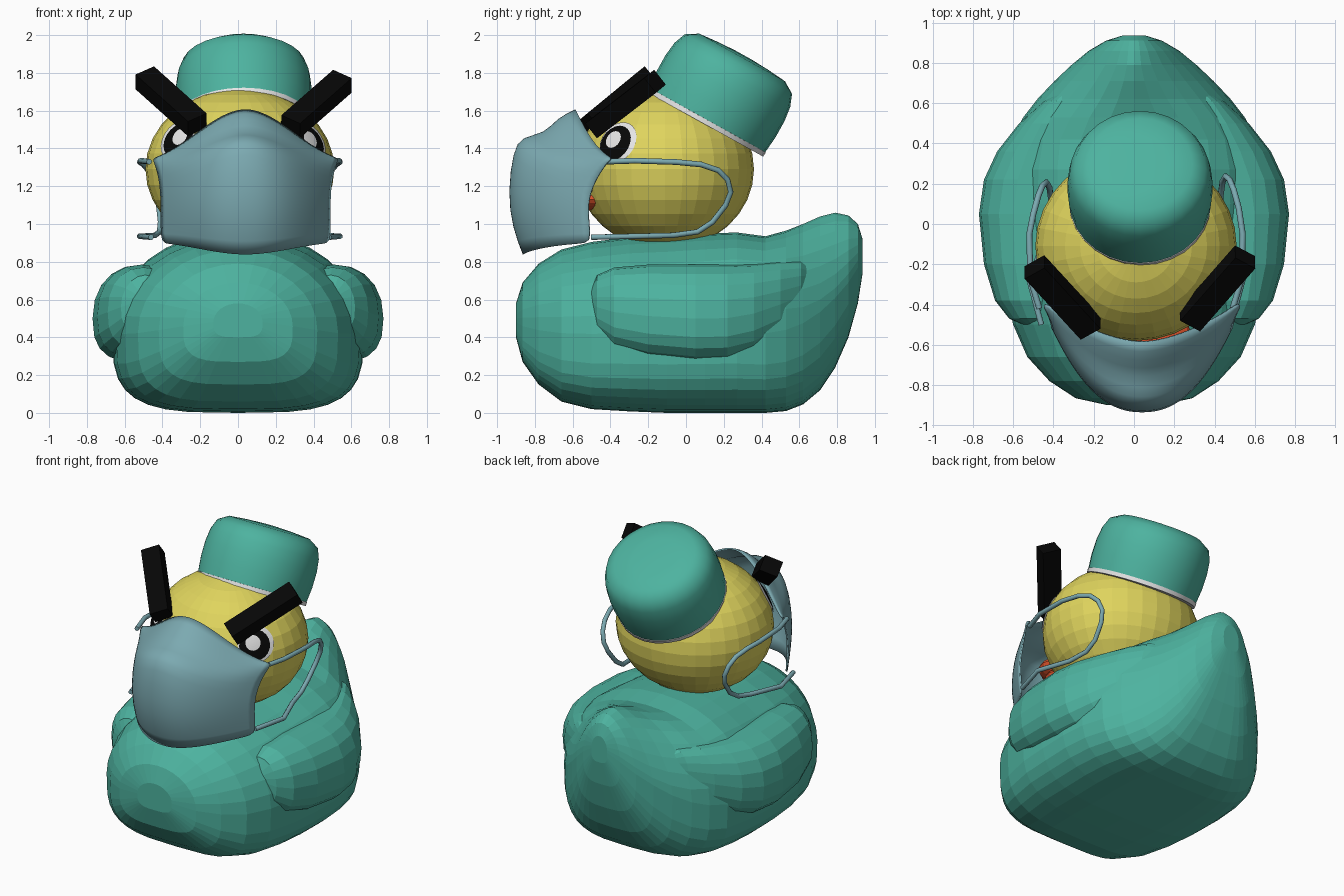
import bpy, bmesh, math
from mathutils import Vector, Matrix

if "Cube" in bpy.data.objects:
    bpy.data.objects.remove(bpy.data.objects["Cube"])


def material(name, rgb):
    m = bpy.data.materials.new(name)
    m.diffuse_color = (*rgb, 1)
    m.use_nodes = True
    m.node_tree.nodes["Principled BSDF"].inputs["Base Color"].default_value = m.diffuse_color
    return m


TEAL = material("teal", (0.075, 0.45, 0.35))
YELLOW = material("yellow", (0.74, 0.66, 0.11))
BLUE = material("pale_blue", (0.20, 0.40, 0.44))
BLACK = material("black", (0.002, 0.002, 0.002))
WHITE = material("white", (0.80, 0.80, 0.80))
ORANGE = material("orange", (0.75, 0.09, 0.025))


def finish(name, bm, mat, smooth=None):
    bmesh.ops.recalc_face_normals(bm, faces=bm.faces[:])
    me = bpy.data.meshes.new(name)
    bm.to_mesh(me)
    bm.free()
    ob = bpy.data.objects.new(name, me)
    bpy.context.collection.objects.link(ob)
    me.materials.append(mat)
    if smooth:
        bpy.ops.object.select_all(action='DESELECT')
        ob.select_set(True)
        bpy.context.view_layer.objects.active = ob
        bpy.ops.object.shade_smooth_by_angle(angle=math.radians(smooth))
    return ob


def skin(bm, rings, closed=True, caps=True):
    """Bridge rows of points with quads."""
    rows = [[bm.verts.new(p) for p in r] for r in rings]
    n = len(rows[0])
    for a, b in zip(rows, rows[1:]):
        for i in range(n if closed else n - 1):
            j = (i + 1) % n
            bm.faces.new((a[i], a[j], b[j], b[i]))
    if caps:
        bm.faces.new(rows[0])
        bm.faces.new(rows[-1])


def loft_y(name, sections, mat, n=32, side=1, low=2.7):
    """Rounded sections (y, z_bottom, z_top, half_width, x, top_power) along y."""
    rings = []
    for y, zb, zt, w, cx, p in sections:
        zm = zb + 0.45 * (zt - zb)
        ring = []
        for k in range(n):
            t = 2 * math.pi * k / n
            c, s = math.cos(t), math.sin(t)
            e = 2 / (p if s > 0 else low)
            x = math.copysign(abs(c) ** e, c) * w
            h = (zt - zm) if s > 0 else (zm - zb)
            ring.append((side * (cx + x), y, zm + math.copysign(abs(s) ** e, s) * h))
        rings.append(ring)
    bm = bmesh.new()
    skin(bm, rings)
    return finish(name, bm, mat)


def lathe(name, profile, matrix, mat, n=28, smooth=40):
    bm = bmesh.new()
    skin(bm, [[matrix @ Vector((r * math.cos(2 * math.pi * k / n), r * math.sin(2 * math.pi * k / n), h))
               for k in range(n)] for r, h in profile])
    return finish(name, bm, mat, smooth)


def ellipsoid(name, centre, radii, mat, u=32, v=16):
    bm = bmesh.new()
    bmesh.ops.create_uvsphere(bm, u_segments=u, v_segments=v, radius=1,
                              matrix=Matrix.Translation(centre) @ Matrix.Diagonal((*radii, 1)))
    return finish(name, bm, mat)


# body with raised tail
loft_y("body", [
    (-0.90, 0.40, 0.58, 0.13, 0, 2), (-0.865, 0.27, 0.69, 0.29, 0, 2),
    (-0.78, 0.15, 0.79, 0.42, 0, 2), (-0.66, 0.06, 0.865, 0.53, 0, 2),
    (-0.50, 0.02, 0.905, 0.60, 0, 2), (-0.30, 0.008, 0.93, 0.645, 0, 2),
    (-0.10, 0.0, 0.94, 0.66, 0, 2), (0.10, 0.0, 0.95, 0.665, 0, 2.1),
    (0.27, 0.0, 0.955, 0.65, 0, 2.2), (0.42, 0.0, 0.935, 0.61, 0, 2.3),
    (0.53, 0.01, 0.965, 0.55, 0, 2.1), (0.62, 0.045, 1.0, 0.48, 0, 1.8),
    (0.71, 0.12, 1.04, 0.395, 0, 1.6), (0.79, 0.24, 1.06, 0.31, 0, 1.5),
    (0.86, 0.40, 1.045, 0.225, 0, 1.6), (0.91, 0.58, 1.0, 0.14, 0, 1.8),
    (0.935, 0.74, 0.92, 0.06, 0, 2)], TEAL, low=3.5)

# wings, sinking into the body towards the tail
WING = [(-0.50, 0.52, 0.66, 0.06, 0.49, 2), (-0.47, 0.42, 0.73, 0.13, 0.49, 2),
        (-0.38, 0.34, 0.77, 0.19, 0.50, 2.2), (-0.20, 0.29, 0.785, 0.235, 0.51, 2.2),
        (0.05, 0.265, 0.785, 0.26, 0.51, 2.2), (0.22, 0.27, 0.785, 0.255, 0.49, 2.2),
        (0.36, 0.31, 0.79, 0.225, 0.455, 2.1), (0.50, 0.39, 0.80, 0.16, 0.41, 2),
        (0.61, 0.47, 0.80, 0.09, 0.36, 2), (0.66, 0.56, 0.77, 0.04, 0.32, 2)]
for side, label in ((1, "right"), (-1, "left")):
    loft_y(label + "_wing", WING, TEAL, 20, side)

# head and beak
HC, HR = Vector((0.01, -0.11, 1.29)), Vector((0.50, 0.47, 0.425))
ellipsoid("head", HC, HR, YELLOW)
ellipsoid("upper_beak", (0.03, -0.54, 1.20), (0.25, 0.17, 0.07), ORANGE, 20, 10)
ellipsoid("lower_beak", (0.03, -0.52, 1.13), (0.22, 0.15, 0.06), ORANGE, 20, 10)


def head_disc(name, y, z, side, radius, lift, mat):
    """Thin round patch laid on the head surface."""
    d = Vector((0, (y - HC.y) / HR.y, (z - HC.z) / HR.z))
    d.x = side * math.sqrt(1 - d.y ** 2 - d.z ** 2)
    p = Vector([a * b for a, b in zip(d, HR)])
    normal = Vector([a / b for a, b in zip(d, HR)]).normalized()
    u = normal.cross(Vector((0, 0, 1))).normalized()
    v = normal.cross(u)

    def onto(q):
        return HC + q * ((1 + lift) / Vector([a / b for a, b in zip(q, HR)]).length)
    bm = bmesh.new()
    skin(bm, [[onto(p + (u * math.cos(t) + v * math.sin(t)) * radius * f)
               for t in [2 * math.pi * k / 20 for k in range(20)]]
              for f in (0.1, 0.4, 0.7, 1.0)], caps=False)
    bmesh.ops.holes_fill(bm, edges=[e for e in bm.edges if e.is_boundary and
                         (e.verts[0].co - HC - p).length < radius * 0.3])
    return finish(name, bm, mat)


# eyes: white, black and a highlight; the left one sits a little further forward
for side, label, dy, dz in ((1, "right", 0, 0), (-1, "left", -0.045, 0.015)):
    head_disc(label + "_eye_white", -0.365 + dy, 1.435 + dz, side, 0.12, 0.010, WHITE)
    head_disc(label + "_eye_pupil", -0.375 + dy, 1.43 + dz, side, 0.10, 0.016, BLACK)
    head_disc(label + "_eye_highlight", -0.38 + dy, 1.445 + dz, side, 0.048, 0.022, WHITE)

# eyebrows
for label, c, d in (("right", (0.415, -0.32, 1.635), (0.57, 0.65, 0.50)),
                    ("left", (-0.355, -0.365, 1.65), (-0.57, 0.62, 0.51))):
    bm = bmesh.new()
    bmesh.ops.create_cube(bm, size=1, matrix=Matrix.Translation(c) @
                          Vector(d).to_track_quat('X', 'Z').to_matrix().to_4x4() @
                          Matrix.Rotation(math.radians(25 if d[0] > 0 else -25), 4, 'X') @
                          Matrix.Diagonal((0.48, 0.12, 0.10, 1)))
    finish(label + "_eyebrow", bm, BLACK)

# cap tilted backwards, with a pale band
HAT = Matrix.Translation((0.03, 0.11, 1.545)) @ Matrix.Rotation(math.radians(-29), 4, 'X')
lathe("cap", [(0.35, 0.0), (0.36, 0.10), (0.36, 0.20), (0.35, 0.28), (0.325, 0.345),
              (0.26, 0.385), (0.15, 0.395), (0.05, 0.40)], HAT, TEAL)
lathe("cap_band", [(0.335, -0.02), (0.352, -0.02), (0.354, 0.006), (0.335, 0.008)], HAT, WHITE)

# face mask: rows of (centre y, centre z, side y, side z, half width, curve power)
MASK = [(-0.585, 1.605, -0.39, 1.345, 0.485, 1.7), (-0.68, 1.56, -0.41, 1.335, 0.485, 1.9),
        (-0.745, 1.475, -0.42, 1.32, 0.48, 2.1), (-0.87, 1.46, -0.45, 1.28, 0.465, 2.2),
        (-0.91, 1.39, -0.49, 1.21, 0.45, 2.3), (-0.94, 1.17, -0.52, 1.12, 0.445, 2.3),
        (-0.915, 0.98, -0.515, 1.0, 0.445, 2.3), (-0.86, 0.84, -0.50, 0.90, 0.445, 2.3)]
rows = []
for yc, zc, ys, zs, w, power in MASK:
    row = []
    for k in range(21):
        u = k / 10 - 1
        a = abs(u)
        f = a ** power
        g = 0.6 * (0.5 - 0.5 * math.cos(math.pi * a)) + 0.4 * a ** 1.5
        row.append((0.04 + w * u, yc + (ys - yc) * f, zc + (zs - zc) * g))
    rows.append(row)
bm = bmesh.new()
skin(bm, rows, closed=False, caps=False)
mask = finish("face_mask", bm, BLUE, 60)
mod = mask.modifiers.new("smooth", 'SUBSURF')
mod.levels = mod.render_levels = 1
mod = mask.modifiers.new("thickness", 'SOLIDIFY')
mod.thickness = 0.01
mod.offset = 0

# ear loops
LOOP = [(0.48, -0.42, 1.33), (0.525, -0.27, 1.335), (0.53, -0.05, 1.328), (0.51, 0.08, 1.315),
        (0.485, 0.17, 1.285), (0.465, 0.22, 1.235), (0.445, 0.237, 1.17), (0.43, 0.21, 1.10),
        (0.42, 0.14, 1.01), (0.425, 0.06, 0.958), (0.45, -0.07, 0.94), (0.53, -0.28, 0.935),
        (0.47, -0.50, 0.93)]
for side, label in ((1, "right"), (-1, "left")):
    cu = bpy.data.curves.new(label + "_ear_loop", 'CURVE')
    cu.dimensions = '3D'
    cu.bevel_depth = 0.015
    cu.bevel_resolution = 2
    cu.use_fill_caps = True
    sp = cu.splines.new('POLY')
    sp.points.add(len(LOOP) - 1)
    for pt, (x, y, z) in zip(sp.points, LOOP):
        pt.co = (0.01 + side * x, y - (0.03 if side < 0 and y > 0 else 0), z, 1)
    cu.materials.append(BLUE)
    bpy.context.collection.objects.link(bpy.data.objects.new(label + "_ear_loop", cu))
